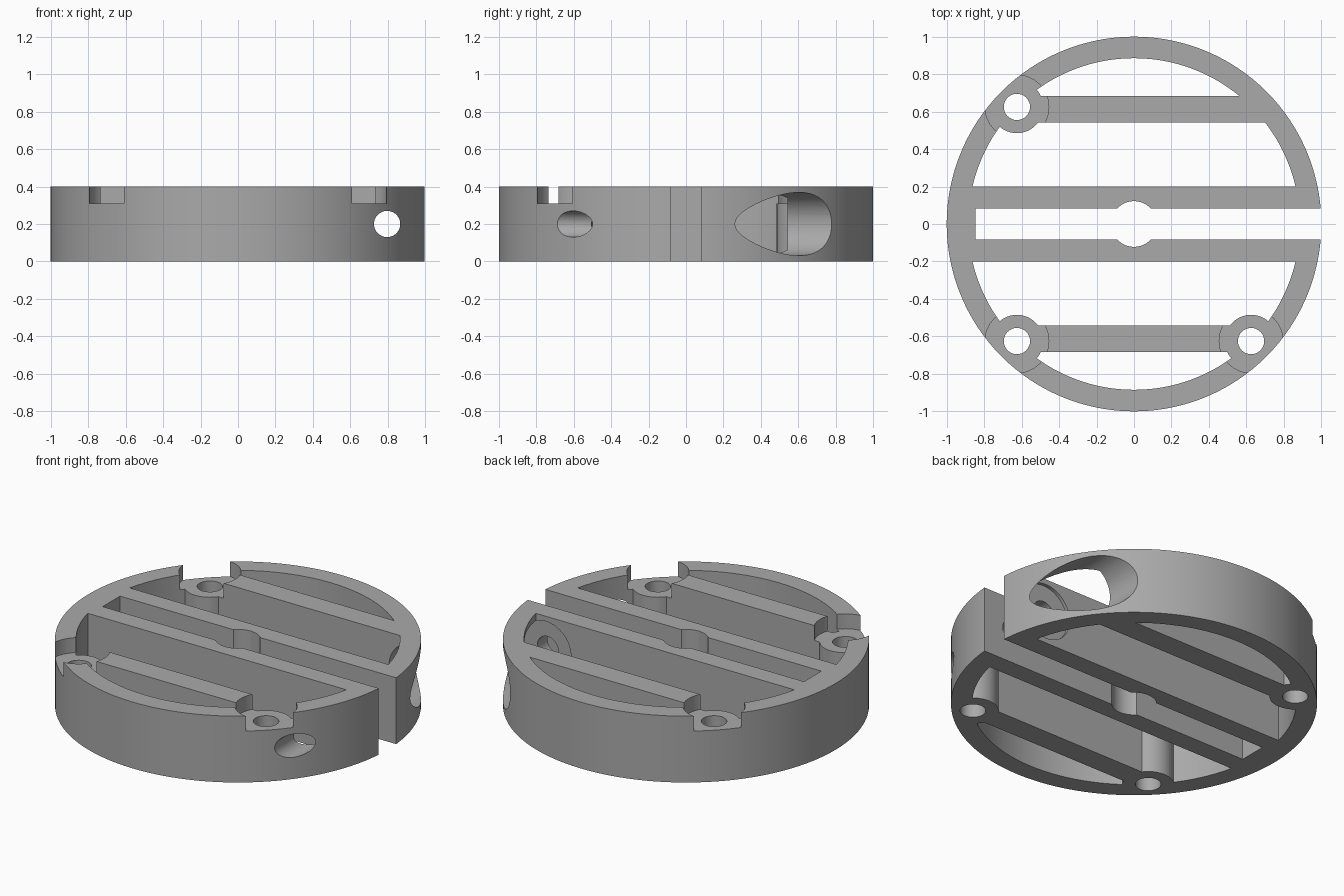
import bpy, bmesh, math
from mathutils import Matrix

if "Cube" in bpy.data.objects:
    bpy.data.objects.remove(bpy.data.objects["Cube"])

H = 0.4          # plate height
R_IN = 0.885     # inside radius of the rim
BOSSES = [(-0.625, 0.625), (-0.625, -0.625), (0.625, -0.625)]


def make(name, bm):
    bmesh.ops.recalc_face_normals(bm, faces=bm.faces[:])
    me = bpy.data.meshes.new(name)
    bm.to_mesh(me)
    bm.free()
    ob = bpy.data.objects.new(name, me)
    bpy.context.collection.objects.link(ob)
    return ob


def prism(bm, pts, z0, z1):
    face = bm.faces.new([bm.verts.new((x, y, z0)) for x, y in pts])
    ext = bmesh.ops.extrude_face_region(bm, geom=[face])
    verts = [v for v in ext["geom"] if isinstance(v, bmesh.types.BMVert)]
    bmesh.ops.translate(bm, verts=verts, vec=(0, 0, z1 - z0))


def circle(x, y, r, n):
    return [(x + r * math.cos(2 * math.pi * i / n),
             y + r * math.sin(2 * math.pi * i / n)) for i in range(n)]


def posts(name, r, z0, z1, centres, n=64):
    bm = bmesh.new()
    for x, y in centres:
        prism(bm, circle(x, y, r, n), z0, z1)
    return make(name, bm)


def bore_y(name, x, z, r, y0, y1):
    # horizontal cylinder along y
    bm = bmesh.new()
    prism(bm, circle(x, z, r, 64), -y1, -y0)
    bmesh.ops.transform(bm, verts=bm.verts[:], matrix=Matrix.Rotation(math.pi / 2, 4, 'X'))
    return make(name, bm)


def pocket(bm, y0, y1):
    # band between two heights, ended by the rim circle
    def arc(a0, a1, n=40):
        return [(R_IN * math.cos(a0 + (a1 - a0) * i / n),
                 R_IN * math.sin(a0 + (a1 - a0) * i / n)) for i in range(n + 1)]
    a0 = math.asin(y0 / R_IN)
    if y1 >= R_IN:
        pts = arc(a0, math.pi - a0, 64)
    else:
        a1 = math.asin(y1 / R_IN)
        pts = arc(a0, a1) + arc(math.pi - a1, math.pi - a0)
    prism(bm, pts, -0.1, H + 0.1)
    prism(bm, [(x, -y) for x, y in pts], -0.1, H + 0.1)


def cut(ob, tool):
    tool.hide_render = True
    mod = ob.modifiers.new("cut", 'BOOLEAN')
    mod.operation = 'DIFFERENCE'
    mod.solver = 'EXACT'
    mod.object = tool
    bpy.context.view_layer.objects.active = ob
    bpy.ops.object.modifier_apply(modifier=mod.name)
    bpy.data.objects.remove(tool)


# round plate
plate = posts("slotted_round_plate", 1.0, 0, H, [(0, 0)], 192)

# four through pockets, leaving the bars, rim and screw bosses
bm = bmesh.new()
pocket(bm, 0.2, 0.543)
pocket(bm, 0.683, 1)
pockets = make("pocket_cutter", bm)
cut(pockets, posts("boss_cutter", 0.14, -0.2, H + 0.2, BOSSES))
cut(plate, pockets)

# open middle slot and centre hole
bm = bmesh.new()
prism(bm, [(-0.845, -0.083), (1.2, -0.083), (1.2, 0.083), (-0.845, 0.083)], -0.1, H + 0.1)
cut(plate, make("slot_cutter", bm))
cut(plate, posts("centre_hole_cutter", 0.122, -0.1, H + 0.1, [(0, 0)]))

# screw holes and their wide seats
cut(plate, posts("screw_hole_cutter", 0.07, -0.1, H + 0.1, BOSSES))
cut(plate, posts("screw_seat_cutter", 0.17, 0.31, H + 0.1, BOSSES))

# sideways clamp bolt hole with a wide bore from the back
cut(plate, bore_y("bolt_hole_cutter", 0.796, 0.2, 0.07, -1.2, 1.2))
cut(plate, bore_y("bolt_head_cutter", 0.796, 0.2, 0.169, 0.18, 1.2))

# single grey colour
grey = bpy.data.materials.new("plain grey")
grey.diffuse_color = (0.4, 0.4, 0.4, 1)
grey.use_nodes = True
grey.node_tree.nodes["Principled BSDF"].inputs["Base Color"].default_value = grey.diffuse_color
plate.data.materials.clear()
plate.data.materials.append(grey)
for p in plate.data.polygons:
    p.material_index = 0

bpy.ops.object.select_all(action='DESELECT')
plate.select_set(True)
bpy.context.view_layer.objects.active = plate
bpy.ops.object.shade_smooth_by_angle(angle=math.radians(30))
